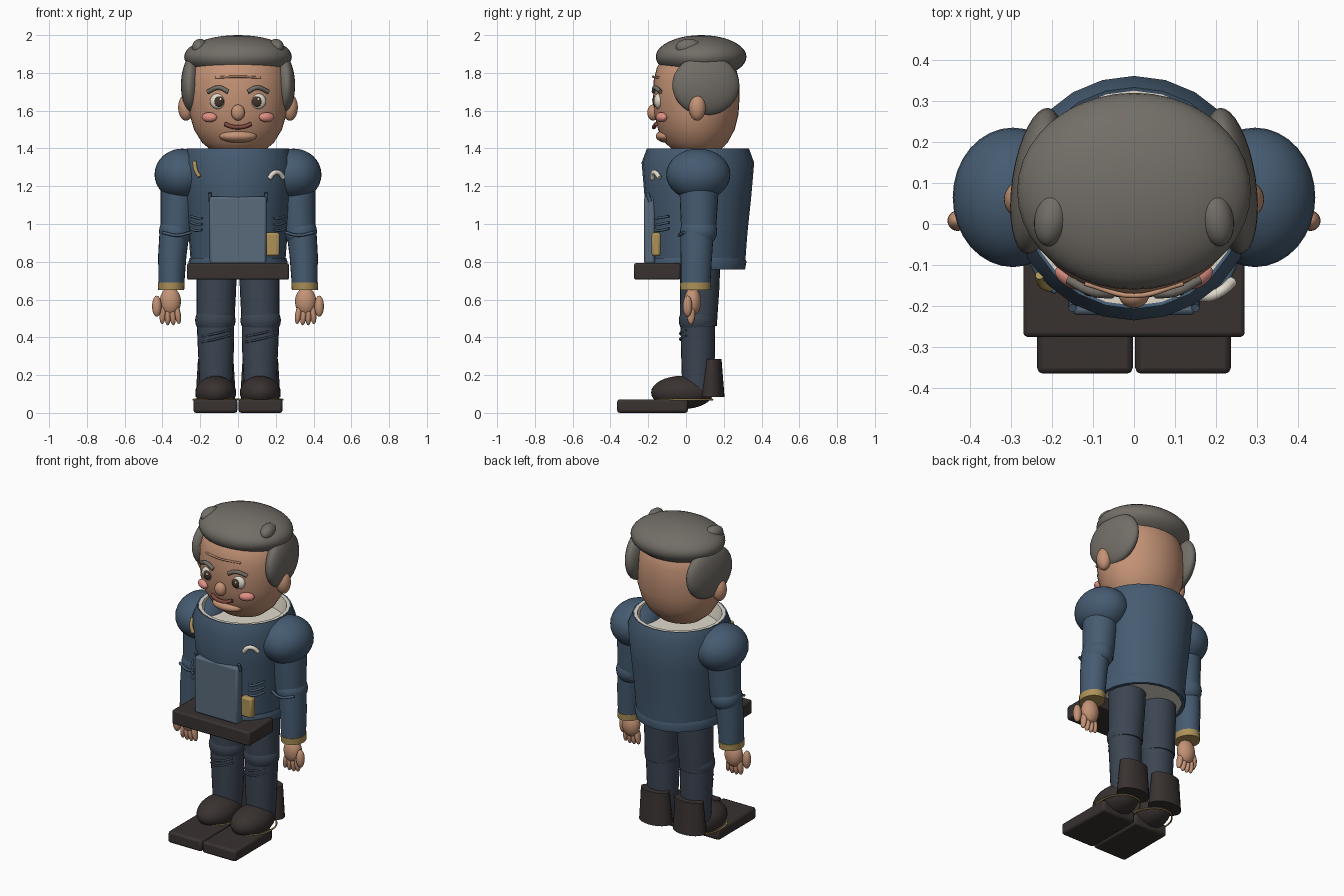
import bpy, bmesh, math
from mathutils import Vector

if "Cube" in bpy.data.objects:
    bpy.data.objects.remove(bpy.data.objects["Cube"])

COLORS = {
    "skin": (0.55, 0.29, 0.18), "hair": (0.17, 0.155, 0.135), "jacket": (0.06, 0.105, 0.165),
    "trousers": (0.045, 0.06, 0.085), "leather": (0.04, 0.032, 0.03), "gold": (0.42, 0.29, 0.10),
    "cream": (0.75, 0.70, 0.60), "panel": (0.10, 0.145, 0.20), "pink": (0.75, 0.28, 0.23),
    "eye_dark": (0.06, 0.035, 0.025), "lip": (0.22, 0.07, 0.05),
}
MATS = {}
for key, c in COLORS.items():
    MATS[key] = bpy.data.materials.new(key)
    MATS[key].diffuse_color = (*c, 1)


def finish(ob, name, mat, angle=35):
    ob.name = name
    ob.data.materials.append(MATS[mat])
    bpy.ops.object.select_all(action='DESELECT')
    bpy.context.view_layer.objects.active = ob
    ob.select_set(True)
    bpy.ops.object.shade_smooth_by_angle(angle=math.radians(angle))
    return ob


def ball(name, mat, loc, size, rot=(0, 0, 0), seg=32):
    bpy.ops.mesh.primitive_uv_sphere_add(segments=seg, ring_count=seg // 2, location=loc, rotation=rot)
    ob = bpy.context.object
    ob.scale = size
    return finish(ob, name, mat, 60)


def box(name, mat, lo, hi, bevel=0.01):
    bpy.ops.mesh.primitive_cube_add(size=1, location=[(a + b) / 2 for a, b in zip(lo, hi)])
    ob = bpy.context.object
    ob.scale = [b - a for a, b in zip(lo, hi)]
    bpy.ops.object.transform_apply(location=False, rotation=False, scale=True)
    m = ob.modifiers.new("bevel", 'BEVEL')
    m.width, m.segments = bevel, 2
    return finish(ob, name, mat)


def loft(name, mat, rings, n=24, angle=35, closed=False):
    """Skin elliptical rings given as (x, y, z, rx, ry)."""
    bm = bmesh.new()
    loops = []
    for x, y, z, rx, ry in rings:
        loops.append([bm.verts.new((x + rx * math.cos(2 * math.pi * i / n),
                                    y + ry * math.sin(2 * math.pi * i / n), z)) for i in range(n)])
    pairs = list(zip(loops, loops[1:]))
    if closed:
        pairs.append((loops[-1], loops[0]))
    else:
        bm.faces.new(loops[0][::-1])
        bm.faces.new(loops[-1])
    for a, b in pairs:
        for i in range(n):
            j = (i + 1) % n
            bm.faces.new((a[i], a[j], b[j], b[i]))
    bmesh.ops.recalc_face_normals(bm, faces=bm.faces)
    me = bpy.data.meshes.new(name)
    bm.to_mesh(me)
    bm.free()
    ob = bpy.data.objects.new(name, me)
    bpy.context.collection.objects.link(ob)
    return finish(ob, name, mat, angle)


def tube(name, mat, pts, r, cyclic=False):
    cu = bpy.data.curves.new(name, 'CURVE')
    cu.dimensions, cu.bevel_depth, cu.bevel_resolution, cu.use_fill_caps = '3D', r, 2, True
    sp = cu.splines.new('BEZIER')
    sp.bezier_points.add(len(pts) - 1)
    for bp, p in zip(sp.bezier_points, pts):
        bp.co = Vector(p)
        bp.handle_left_type = bp.handle_right_type = 'AUTO'
    sp.use_cyclic_u = cyclic
    sp.resolution_u = 6
    ob = bpy.data.objects.new(name, cu)
    bpy.context.collection.objects.link(ob)
    bpy.ops.object.select_all(action='DESELECT')
    bpy.context.view_layer.objects.active = ob
    ob.select_set(True)
    bpy.ops.object.convert(target='MESH')
    return finish(bpy.context.object, name, mat, 60)


# Head, chin, nose, mouth
HY = 0.055
profile = [(1.36, .06), (1.38, .13), (1.43, .19), (1.5, .233), (1.58, .256), (1.67, .263),
           (1.76, .26), (1.83, .24), (1.9, .18), (1.93, .06)]
loft("head", "skin", [(0, HY, z, r, r * .87) for z, r in profile], 40, 60)
ball("chin", "skin", (0, -.10, 1.465), (.10, .06, .035))
ball("nose", "skin", (0, -.175, 1.59), (.036, .03, .042))
tube("mouth", "lip", [(-.07, -.158, 1.53), (-.035, -.168, 1.516), (0, -.17, 1.512),
                      (.035, -.168, 1.516), (.07, -.158, 1.53)], .011)
tube("forehead_line", "skin", [(-.12, -.145, 1.775), (0, -.175, 1.78), (.12, -.145, 1.775)], .006)

# Hair cap
ball("hair_cap", "hair", (0, .08, 1.885), (.285, .24, .115), seg=40)

for s, side in ((1, "left"), (-1, "right")):
    # Face details
    ball(f"eye_white_{side}", "cream", (s * .103, -.145, 1.65), (.046, .025, .042))
    ball(f"iris_{side}", "eye_dark", (s * .1, -.163, 1.648), (.026, .014, .028))
    ball(f"eye_glint_{side}", "cream", (s * .1 + .008, -.176, 1.66), (.007, .004, .007), seg=12)
    tube(f"eyebrow_{side}", "hair", [(s * .052, -.17, 1.70), (s * .10, -.165, 1.722),
                                     (s * .16, -.135, 1.70)], .012)
    ball(f"cheek_{side}", "pink", (s * .152, -.13, 1.565), (.044, .025, .026), (0, 0, s * .5))
    ball(f"ear_{side}", "skin", (s * .275, .06, 1.617), (.042, .045, .07))
    # Side hair and top tufts
    ball(f"hair_side_{side}", "hair", (s * .235, .105, 1.735), (.062, .18, .16), (0, 0, s * .15))
    ball(f"hair_tuft_{side}", "hair", (s * .2, .015, 1.935), (.042, .07, .045), (0, 0, s * .2))

    # Arm: shoulder, sleeve, elbow, cuff
    ball(f"shoulder_{side}", "jacket", (s * .295, .065, 1.262), (.147, .17, .137))
    loft(f"upper_sleeve_{side}", "jacket", [(s * .31, .07, 1.22, .10, .105), (s * .315, .068, 1.1, .095, .1),
                                            (s * .325, .066, .93, .085, .09)])
    ball(f"elbow_{side}", "jacket", (s * .33, .067, .96), (.088, .098, .085))
    loft(f"forearm_sleeve_{side}", "jacket", [(s * .335, .06, .97, .08, .088), (s * .348, .055, .83, .075, .083),
                                              (s * .353, .05, .66, .067, .078)])
    loft(f"cuff_{side}", "gold", [(s * .354, .05, .65, .069, .08), (s * .353, .05, .69, .071, .083)])
    tube(f"elbow_crease_{side}", "jacket", [(s * .25, -.02, .955), (s * .32, -.036, .94),
                                            (s * .40, -.01, .955)], .008)
    # Hand
    ball(f"palm_{side}", "skin", (s * .358, .035, .59), (.056, .045, .075))
    for i in range(4):
        ball(f"finger_{side}_{i}", "skin", (s * (.32 + i * .026), .026, .515 + .006 * abs(i - 1.5)),
             (.017, .022, .055), (0, s * (.16 - i * .08), 0), 16)
    ball(f"thumb_{side}", "skin", (s * .43, .008, .565), (.025, .025, .056), seg=20)

    # Leg
    loft(f"thigh_{side}", "trousers", [(s * .112, .075, .82, .108, .108), (s * .115, .072, .65, .105, .104),
                                       (s * .12, .065, .46, .1, .098)])
    ball(f"knee_{side}", "trousers", (s * .12, .062, .49), (.107, .1, .09))
    loft(f"shin_{side}", "trousers", [(s * .12, .063, .5, .1, .092), (s * .117, .063, .35, .096, .09),
                                      (s * .117, .065, .12, .085, .085)])
    for k in (0, .03):
        tube(f"trouser_crease_{side}", "trousers", [(s * .117 - .075, .005, .375 + k),
             (s * .117, -.031, .39 + k), (s * .117 + .075, .005, .41 + k)], .006)

    # Boot
    ball(f"boot_toe_{side}", "leather", (s * .118, -.02, .108), (.108, .165, .088))
    loft(f"boot_shaft_{side}", "leather", [(s * .118, .132, .085, .106, .072), (s * .118, .138, .285, .094, .05)])
    tube(f"boot_welt_{side}", "gold", [(s * .118 + .118 * math.cos(a * math.pi / 4),
         -.01 + .15 * math.sin(a * math.pi / 4), .07) for a in range(8)], .005, True)
    box(f"boot_sole_{side}", "leather", (min(s * .003, s * .236), -.365, 0),
        (max(s * .003, s * .236), .01, .072), .014)

    # Jacket folds
    for k in range(3):
        tube(f"jacket_fold_{side}", "jacket", [(s * .19, -.165, .97 + k * .03), (s * .215, -.15, .965 + k * .033),
                                               (s * .25, -.09, .975 + k * .033)], .007)
    # Lapel points above the front panel
    tube(f"lapel_{side}", "jacket", [(s * .15, -.19, 1.12), (s * .15, -.205, 1.165)], .01)

# Torso shell open at the neck, with shirt inside
TY = .063
torso = [(.79, .25), (.95, .262), (1.15, .283), (1.325, .298), (1.4, .27), (1.395, .255), (1.3, .25), (.79, .23)]
loft("jacket_body", "jacket", [(0, TY, z, r, r) for z, r in torso], 24, 30, closed=True)
loft("shirt", "cream", [(0, TY, .775, .235, .235), (0, TY, 1.31, .253, .253)], 24)
loft("shirt_collar", "cream", [(0, TY, z, r, r) for z, r in
                               ((1.3, .262), (1.398, .262), (1.398, .243), (1.3, .225))], 24, closed=True)
loft("jacket_hem", "jacket", [(0, .058, z, r, r) for z, r in
                              ((.76, .255), (.80, .262), (.82, .255), (.82, .24), (.76, .235))], 24, closed=True)

# Belt block, front panel, pouch and pocket trim
box("belt_block", "leather", (-.27, -.275, .705), (.27, -.03, .793), .01)
box("front_panel", "panel", (-.15, -.222, .79), (.15, -.165, 1.145), .012)
box("pouch", "gold", (.145, -.182, .83), (.22, -.135, .955), .012)
tube("pocket_cloth", "cream", [(.165, -.178, 1.24), (.19, -.175, 1.27), (.215, -.162, 1.272),
                               (.24, -.14, 1.245)], .013)
tube("chest_trim", "gold", [(-.23, -.125, 1.33), (-.225, -.145, 1.29), (-.205, -.155, 1.25)], .011)

for m in bpy.data.materials:
    if m.users and not m.is_grease_pencil:
        m.use_nodes = True
        m.node_tree.nodes["Principled BSDF"].inputs["Base Color"].default_value = m.diffuse_color
